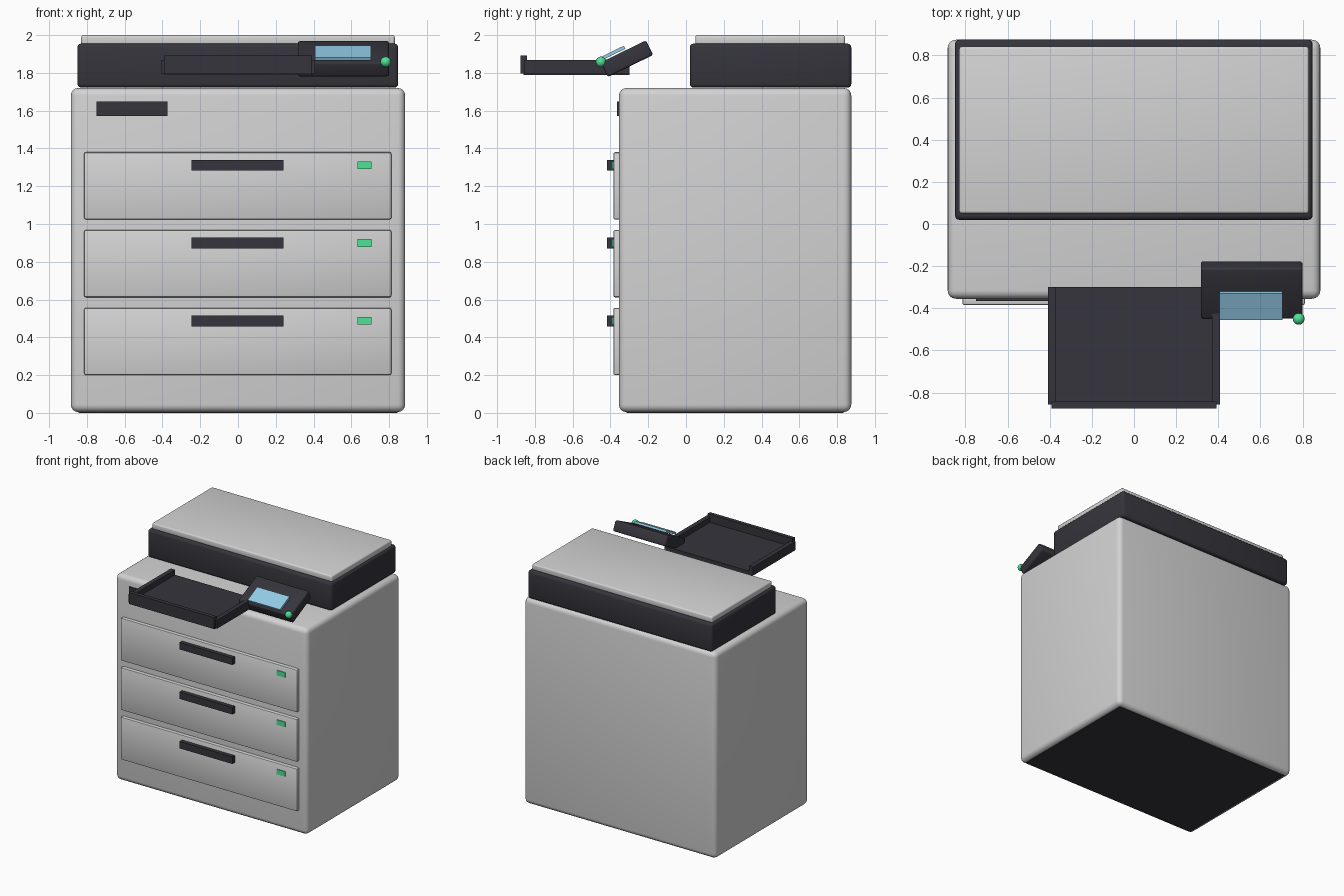
import bpy
from math import radians

cube = bpy.data.objects.get("Cube")
if cube:
    bpy.data.objects.remove(cube, do_unlink=True)


def material(name, rgb):
    m = bpy.data.materials.new(name)
    m.use_nodes = True
    m.diffuse_color = (*rgb, 1)
    m.node_tree.nodes["Principled BSDF"].inputs["Base Color"].default_value = (*rgb, 1)
    return m


grey = material("light_grey", (0.65, 0.65, 0.66))
dark = material("charcoal", (0.035, 0.035, 0.045))
green = material("indicator_green", (0.08, 0.75, 0.3))
blue = material("screen_blue", (0.3, 0.62, 0.82))


def box(name, x, y, z, mat, bevel=0.0, segments=3, tilt=0.0):
    """Box spanning the given (min, max) ranges, with optional rounded edges."""
    spans = (x, y, z)
    bpy.ops.mesh.primitive_cube_add(size=1, location=[(a + b) / 2 for a, b in spans])
    ob = bpy.context.object
    ob.name = name
    ob.scale = [b - a for a, b in spans]
    bpy.ops.object.transform_apply(location=False, rotation=False, scale=True)
    ob.rotation_euler.x = radians(tilt)
    ob.data.materials.append(mat)
    if bevel:
        mod = ob.modifiers.new("rounded_edges", "BEVEL")
        mod.width = bevel
        mod.segments = segments
        bpy.ops.object.modifier_apply(modifier=mod.name)
        bpy.ops.object.shade_smooth_by_angle(angle=radians(35))
    return ob


# Cabinet and base
box("cabinet", (-0.885, 0.885), (-0.355, 0.875), (0.004, 1.72), grey, 0.04, 4)
box("base_plate", (-0.845, 0.845), (-0.315, 0.835), (0, 0.03), dark)

# Scanner and lid
box("scanner_body", (-0.85, 0.848), (0.02, 0.875), (1.722, 1.955), dark, 0.02)
box("scanner_lid", (-0.83, 0.83), (0.05, 0.842), (1.945, 2.0), grey, 0.012)

# Paper drawers, each with a handle and an indicator
for i, z in enumerate((0.2, 0.612, 1.024)):
    tag = f"_{i + 1}"
    box("drawer" + tag, (-0.815, 0.812), (-0.385, -0.34), (z, z + 0.356), grey, 0.01, 2)
    box("drawer_handle" + tag, (-0.245, 0.24), (-0.418, -0.38), (z + 0.258, z + 0.316), dark)
    box("drawer_indicator" + tag, (0.632, 0.706), (-0.393, -0.38), (z + 0.267, z + 0.308), green)

# Front slot
box("front_slot", (-0.75, -0.372), (-0.365, -0.35), (1.573, 1.648), dark)

# Output tray, open at the back
box("tray_floor", (-0.39, 0.39), (-0.86, -0.3), (1.79, 1.825), dark)
for side, s in (("left", 1), ("right", -1)):
    x = sorted((0.37 * s, 0.408 * s))
    box("tray_wall_" + side, x, (-0.857, -0.3), (1.797, 1.868), dark)
box("tray_front_lip", (-0.392, 0.392), (-0.876, -0.843), (1.797, 1.892), dark)

# Tilted control panel with screen and button
box("control_panel", (0.317, 0.80), (-0.447, -0.179), (1.832, 1.918), dark, 0.012, 3, 26)
box("touch_screen", (0.407, 0.705), (-0.458, -0.318), (1.896, 1.914), blue, tilt=26)
bpy.ops.mesh.primitive_uv_sphere_add(segments=24, ring_count=12, radius=0.028,
                                     location=(0.782, -0.45, 1.858))
button = bpy.context.object
button.name = "start_button"
button.data.materials.append(green)
bpy.ops.object.shade_smooth()
